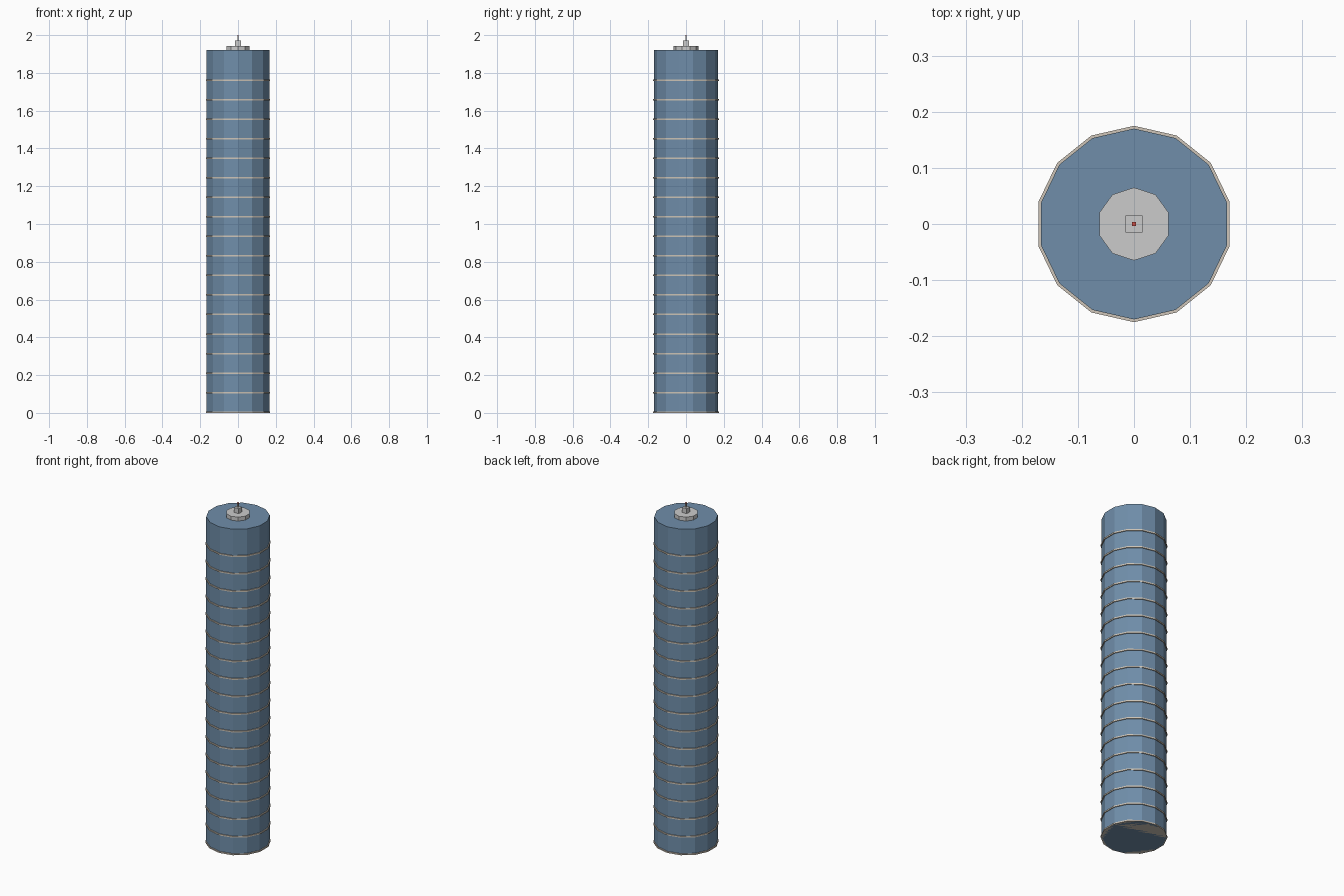
import bpy

if "Cube" in bpy.data.objects:
    bpy.data.objects.remove(bpy.data.objects["Cube"])


def material(name, rgb):
    m = bpy.data.materials.new(name)
    m.diffuse_color = (*rgb, 1)
    m.use_nodes = True
    m.node_tree.nodes["Principled BSDF"].inputs["Base Color"].default_value = m.diffuse_color
    return m


def prism(name, sides, radius, z0, z1, mat=None):
    bpy.ops.mesh.primitive_cylinder_add(vertices=sides, radius=radius, depth=z1 - z0,
                                        location=(0, 0, (z0 + z1) / 2))
    o = bpy.context.object
    o.name = name
    if mat:
        o.data.materials.append(mat)
    return o


def box(name, width, z0, z1, mat=None):
    bpy.ops.mesh.primitive_cube_add(size=1, location=(0, 0, (z0 + z1) / 2))
    o = bpy.context.object
    o.name = name
    o.scale = (width, width, z1 - z0)
    if mat:
        o.data.materials.append(mat)
    return o


glass = material("blue_glass", (0.16, 0.27, 0.40))
trim = material("pale_trim", (0.62, 0.56, 0.48))
red = material("beacon_red", (0.7, 0.08, 0.06))

# Tower shaft
prism("tower_shaft", 14, 0.17, 0, 1.92, glass)

# Floor bands, one per storey
for i in range(18):
    z = i * 0.1034
    prism(f"floor_band_{i + 1}", 14, 0.175, z, z + 0.008, trim)

# Rooftop plant, housing, mast and beacon
prism("roof_plant", 10, 0.065, 1.92, 1.943)
box("mast_housing", 0.03, 1.943, 1.972)
box("mast", 0.006, 1.972, 1.995)
box("beacon", 0.007, 1.995, 2.0, red)
